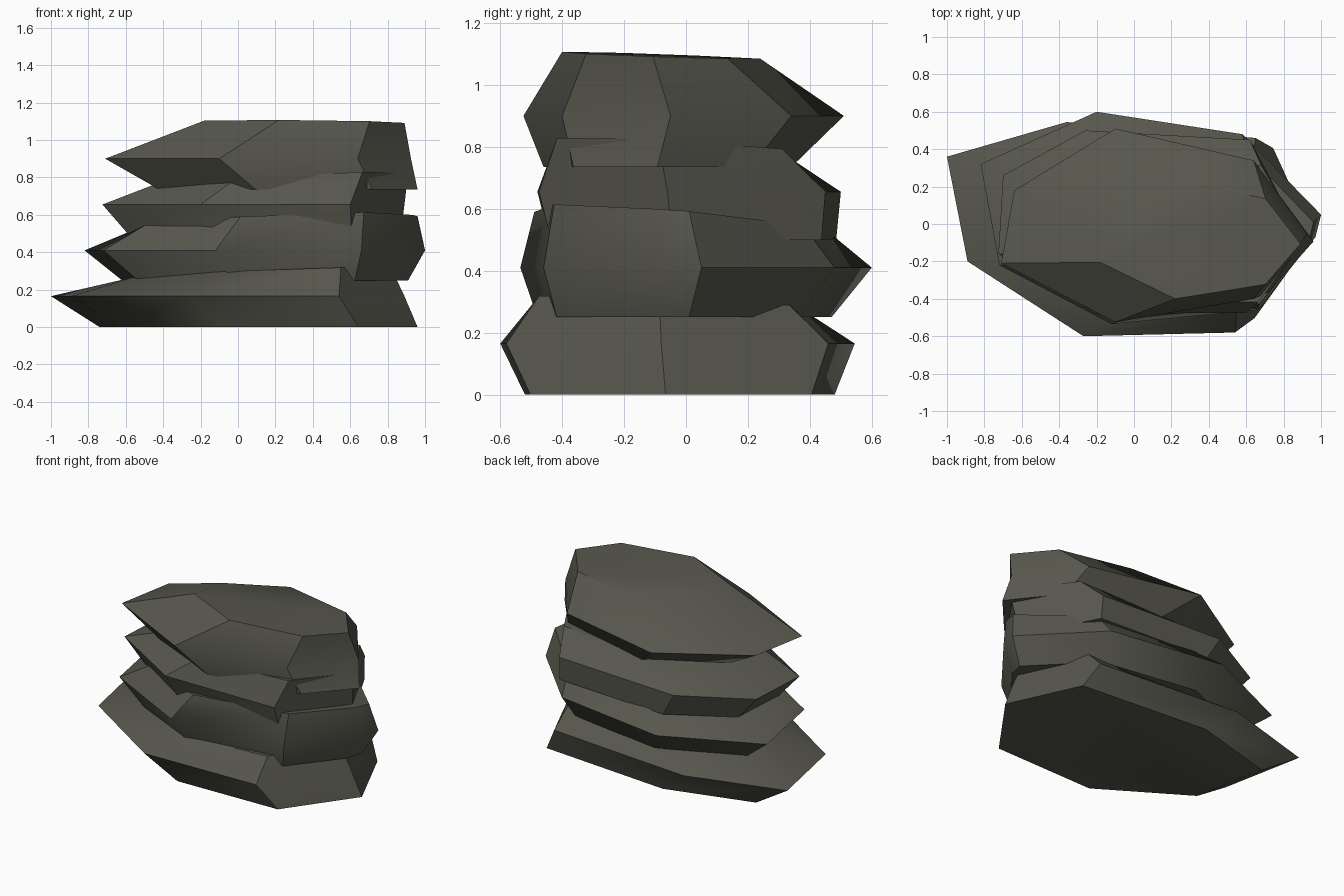
import bpy, bmesh, math

if "Cube" in bpy.data.objects:
    bpy.data.objects.remove(bpy.data.objects["Cube"])

stone = bpy.data.materials.new("dark olive stone")
stone.diffuse_color = (0.095, 0.095, 0.075, 1)
stone.use_nodes = True
stone.node_tree.nodes["Principled BSDF"].inputs["Base Color"].default_value = stone.diffuse_color


def fit(ring, x0, x1, y0, y1):
    """Stretch the widest outline into another rectangle."""
    xs, ys = [p[0] for p in ring], [p[1] for p in ring]
    fx = lambda x: x0 + (x - min(xs)) / (max(xs) - min(xs)) * (x1 - x0)
    fy = lambda y: y0 + (y - min(ys)) / (max(ys) - min(ys)) * (y1 - y0)
    return [(fx(x), fy(y)) for x, y in ring]


def slab(name, ring, mid_z, bottom, bottom_z, top, tilt):
    """Faceted slab: flat bottom, wide waist, tilted top (z = a + b*x + c*y)."""
    a, b, c = tilt
    loops = [[(x, y, bottom_z) for x, y in fit(ring, *bottom)],
             [(x, y, mid_z) for x, y in ring],
             [(x, y, a + b * x + c * y) for x, y in fit(ring, *top)]]
    bm = bmesh.new()
    rows = [[bm.verts.new(p) for p in loop] for loop in loops]
    n = len(ring)
    for lo, hi in zip(rows, rows[1:]):
        for i in range(n):
            j = (i + 1) % n
            bm.faces.new((lo[i], lo[j], hi[j], hi[i]))
    bm.faces.new(rows[0][::-1])
    bm.faces.new(rows[-1])
    bmesh.ops.recalc_face_normals(bm, faces=bm.faces)
    me = bpy.data.meshes.new(name)
    bm.to_mesh(me)
    bm.free()
    me.materials.append(stone)
    ob = bpy.data.objects.new(name, me)
    bpy.context.collection.objects.link(ob)
    bpy.ops.object.select_all(action='DESELECT')
    ob.select_set(True)
    bpy.context.view_layer.objects.active = ob
    bpy.ops.object.shade_smooth_by_angle(angle=math.radians(35))


# Outlines run counter-clockwise from the left corner
slab("bottom_slab",
     [(-1, .36), (-.89, -.2), (-.27, -.6), (.54, -.58), (.89, -.08), (.65, .46), (-.36, .545)],
     .165, (-.74, .96, -.52, .48), 0, (-.64, .82, -.49, .40), (.28, .035, -.04))
slab("lower_middle_slab",
     [(-.82, .32), (-.72, -.22), (-.12, -.535), (.66, -.46), (.97, -.07), (1, .05), (.58, .48), (-.2, .6)],
     .41, (-.62, .91, -.48, .47), .25, (-.58, .96, -.49, .48), (.55, .045, -.08))
slab("upper_middle_slab",
     [(-.70, .26), (-.725, -.16), (-.2, -.48), (.6, -.475), (.89, -.06), (.62, .45), (-.26, .5)],
     .655, (-.59, .87, -.44, .485), .5, (-.45, .91, -.42, .35), (.775, .05, -.05))
slab("top_slab",
     [(-.64, .18), (-.71, -.21), (-.1, -.525), (.64, -.4), (.925, -.05), (.64, .34), (-.1, .51)],
     .9, (-.42, .96, -.46, .34), .735, (-.18, .89, -.4, .24), (1.095, -.008, -.035))
